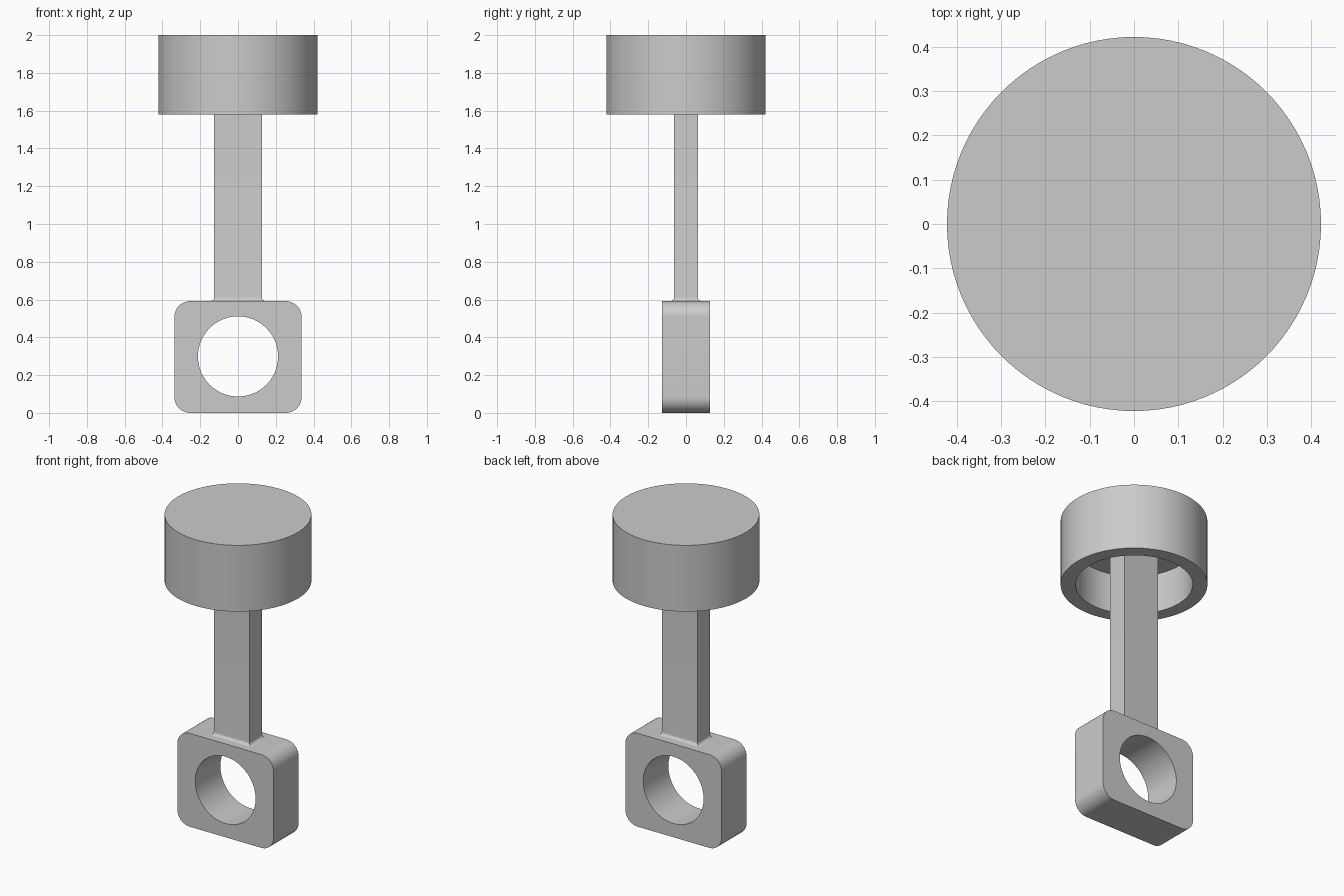
import bpy
import bmesh
from math import sin, cos, pi, radians

cube = bpy.data.objects.get("Cube")
if cube:
    bpy.data.objects.remove(cube, do_unlink=True)

# Single plain grey finish
grey = bpy.data.materials.new("light grey")
grey.use_nodes = True
colour = (0.6, 0.6, 0.6, 1)
grey.diffuse_color = colour
grey.node_tree.nodes["Principled BSDF"].inputs["Base Color"].default_value = colour

SEGMENTS = 96


def circle(radius, z):
    return [(radius * cos(2 * pi * i / SEGMENTS), radius * sin(2 * pi * i / SEGMENTS), z)
            for i in range(SEGMENTS)]


def rectangle(half_x, half_y, z):
    return [(half_x, half_y, z), (-half_x, half_y, z),
            (-half_x, -half_y, z), (half_x, -half_y, z)]


def loft(name, rings, closed=False, angle=30):
    """Skin a stack of rings; closed joins last to first, otherwise cap both ends."""
    bm = bmesh.new()
    loops = [[bm.verts.new(p) for p in ring] for ring in rings]
    pairs = list(zip(loops, loops[1:]))
    if closed:
        pairs.append((loops[-1], loops[0]))
    else:
        bm.faces.new(loops[0])
        bm.faces.new(loops[-1])
    for a, b in pairs:
        n = len(a)
        for i in range(n):
            j = (i + 1) % n
            bm.faces.new((a[i], a[j], b[j], b[i]))
    bmesh.ops.recalc_face_normals(bm, faces=bm.faces)
    mesh = bpy.data.meshes.new(name)
    bm.to_mesh(mesh)
    bm.free()
    mesh.materials.append(grey)
    obj = bpy.data.objects.new(name, mesh)
    bpy.context.collection.objects.link(obj)
    bpy.ops.object.select_all(action='DESELECT')
    obj.select_set(True)
    bpy.context.view_layer.objects.active = obj
    bpy.ops.object.shade_smooth_by_angle(angle=radians(angle))
    return obj


# Hollow piston crown, open underneath
R, SKIRT, CEILING, TOP = 0.422, 1.58, 1.83, 2.0
BORE = 0.337
loft("piston_crown", [circle(BORE, CEILING), circle(BORE, SKIRT),
                      circle(R, SKIRT), circle(R, TOP)])

# Rod end block: rounded square outline around a round bearing hole
HALF, THICK, HEIGHT, CORNER, HOLE = 0.337, 0.126, 0.592, 0.085, 0.212
MID = HEIGHT / 2 + 0.003
per_corner = SEGMENTS // 4


def block_outline(y):
    points = []
    for k, (sx, sz) in enumerate([(1, 1), (-1, 1), (-1, -1), (1, -1)]):
        for i in range(per_corner):
            a = pi / 2 * (k + i / (per_corner - 1))
            points.append((sx * (HALF - CORNER) + CORNER * cos(a), y,
                           HEIGHT / 2 + sz * (HEIGHT / 2 - CORNER) + CORNER * sin(a)))
    return points


def hole_outline(y):
    angles = [2 * pi * (i + 0.5) / SEGMENTS for i in range(SEGMENTS)]
    return [(HOLE * cos(a), y, MID + HOLE * sin(a)) for a in angles]


loft("rod_end_block", [block_outline(-THICK), block_outline(THICK),
                       hole_outline(THICK), hole_outline(-THICK)], closed=True)

# Rectangular rod with a small fillet where it meets the block
ROD_X, ROD_Y, FILLET = 0.126, 0.063, 0.02
rings = [rectangle(ROD_X + FILLET, ROD_Y + FILLET, HEIGHT - 0.02)]
for i in range(7):
    a = pi / 2 * i / 6
    grow = FILLET * (1 - sin(a))
    rings.append(rectangle(ROD_X + grow, ROD_Y + grow, HEIGHT + FILLET * (1 - cos(a))))
rings.append(rectangle(ROD_X, ROD_Y, CEILING + 0.02))
loft("connecting_rod", rings)
